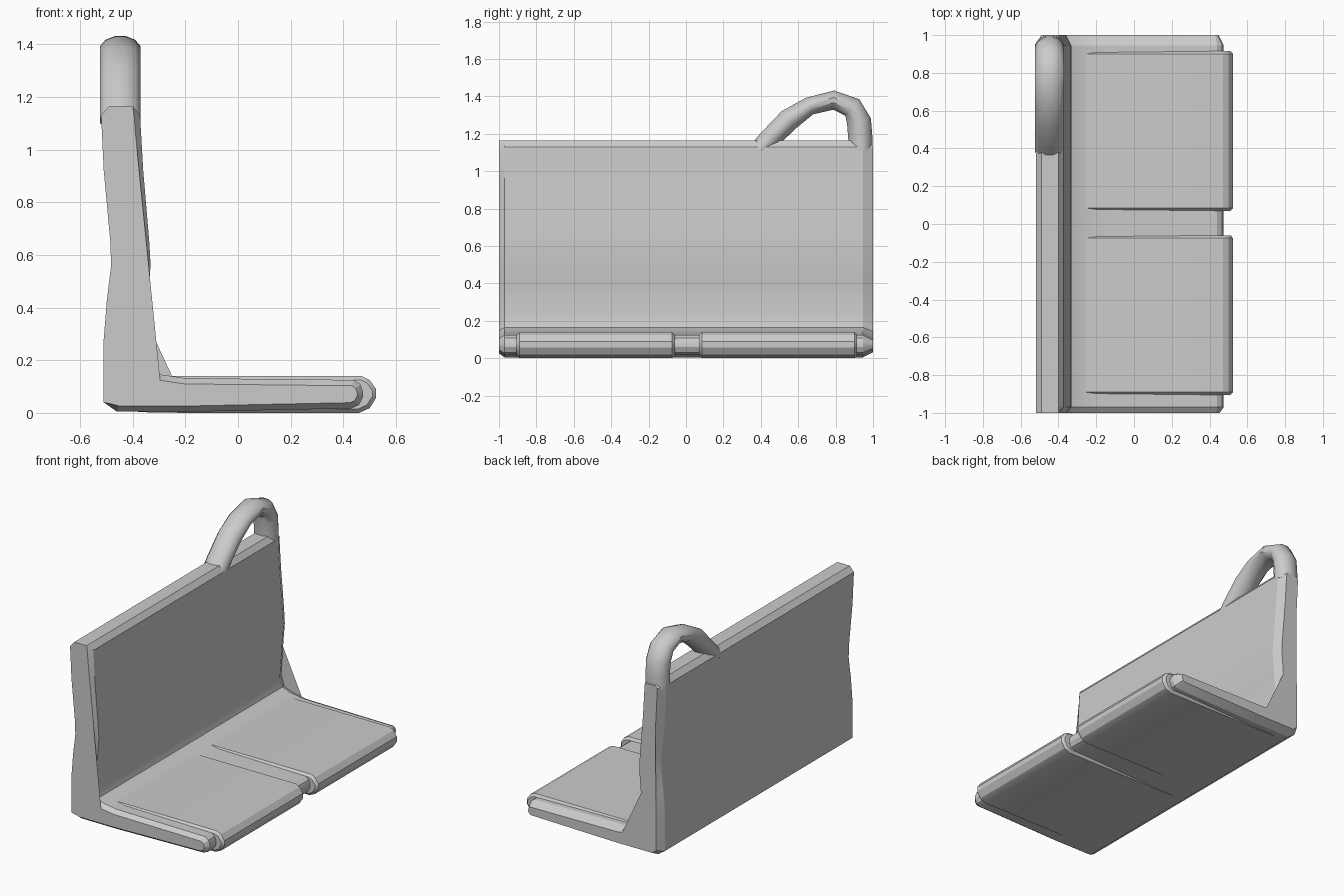
import bpy, bmesh, math
from mathutils import Vector

if "Cube" in bpy.data.objects:
    bpy.data.objects.remove(bpy.data.objects["Cube"])


def skin(name, rings, angle=25):
    """Join equal-length rings of points into a closed, capped solid."""
    bm = bmesh.new()
    vs = [[bm.verts.new(p) for p in ring] for ring in rings]
    n = len(vs[0])
    for a, b in zip(vs, vs[1:]):
        for i in range(n):
            j = (i + 1) % n
            bm.faces.new((a[i], a[j], b[j], b[i]))
    caps = [bm.faces.new(vs[0]), bm.faces.new(vs[-1])]
    bmesh.ops.triangulate(bm, faces=caps)
    bmesh.ops.recalc_face_normals(bm, faces=bm.faces)
    me = bpy.data.meshes.new(name)
    bm.to_mesh(me)
    bm.free()
    ob = bpy.data.objects.new(name, me)
    bpy.context.collection.objects.link(ob)
    bpy.ops.object.select_all(action='DESELECT')
    ob.select_set(True)
    bpy.context.view_layer.objects.active = ob
    bpy.ops.object.shade_smooth_by_angle(angle=math.radians(angle))
    return ob


def inset(profile, d, keep=()):
    """Move a clockwise profile inwards by d, leaving the kept points alone."""
    out = []
    n = len(profile)
    for i, p in enumerate(profile):
        p = Vector(p)
        if i in keep:
            out.append(p)
            continue
        e1 = (p - Vector(profile[i - 1])).normalized()
        e2 = (Vector(profile[(i + 1) % n]) - p).normalized()
        n1, n2 = Vector((e1.y, -e1.x)), Vector((e2.y, -e2.x))
        out.append(p + (n1 + n2) * d / (1 + n1.dot(n2)))
    return out


def at_y(profile, y):
    return [(p[0], y, p[1]) for p in profile]


# Backrest and seat base: one L-shaped side profile, chamfered at the ends
shell = [(-.46, .005), (-.51, .04), (-.51, .28), (-.498, .43), (-.482, .56),
         (-.485, .65), (-.51, .92), (-.52, 1.13), (-.49, 1.165), (-.40, 1.165),
         (-.372, 1.13), (-.36, .92), (-.337, .65), (-.332, .56), (-.345, .4),
         (-.358, .22), (-.342, .165), (-.29, .145), (-.2, .132), (.44, .125),
         (.465, .108), (.475, .08), (.475, .06), (.46, .03), (.43, .017),
         (-.2, .004)]
rear = range(1, 10)
skin("backrest_and_base", [at_y(inset(shell, .022, rear), -1), at_y(shell, -.97),
                           at_y(shell, .945), at_y(inset(shell, .028), 1)])

# Two seat cushions with rounded front edges
cushion = [(-.38, .003), (-.38, .135), (-.29, .14), (.47, .14), (.5, .125), (.525, .09),
           (.525, .058), (.5, .018), (.46, 0), (-.2, 0)]
for side, y0, y1 in (("left", -.905, -.06), ("right", .07, .915)):
    skin("cushion_" + side, [at_y(inset(cushion, .015), y0), at_y(cushion, y0 + .015),
                             at_y(cushion, y1 - .015), at_y(inset(cushion, .015), y1)])

# Grab handle: oval tube swept along an arch, (y, z, half thickness)
path = [(.39, 1.11, .056), (.44, 1.165, .058), (.55, 1.275, .062), (.66, 1.348, .05),
        (.79, 1.38, .053), (.89, 1.34, .06), (.925, 1.265, .068), (.932, 1.18, .067),
        (.935, 1.11, .065)]
rings = []
for i, (y, z, r) in enumerate(path):
    a, b = path[max(i - 1, 0)], path[min(i + 1, len(path) - 1)]
    t = Vector((b[0] - a[0], b[1] - a[1])).normalized()
    ring = []
    for k in range(12):
        q = 2 * math.pi * (k + .5) / 12
        s = r * math.sin(q)
        ring.append((-.447 + .079 * math.cos(q), y - t.y * s, z + t.x * s))
    rings.append(ring)
skin("grab_handle", rings, 40)
